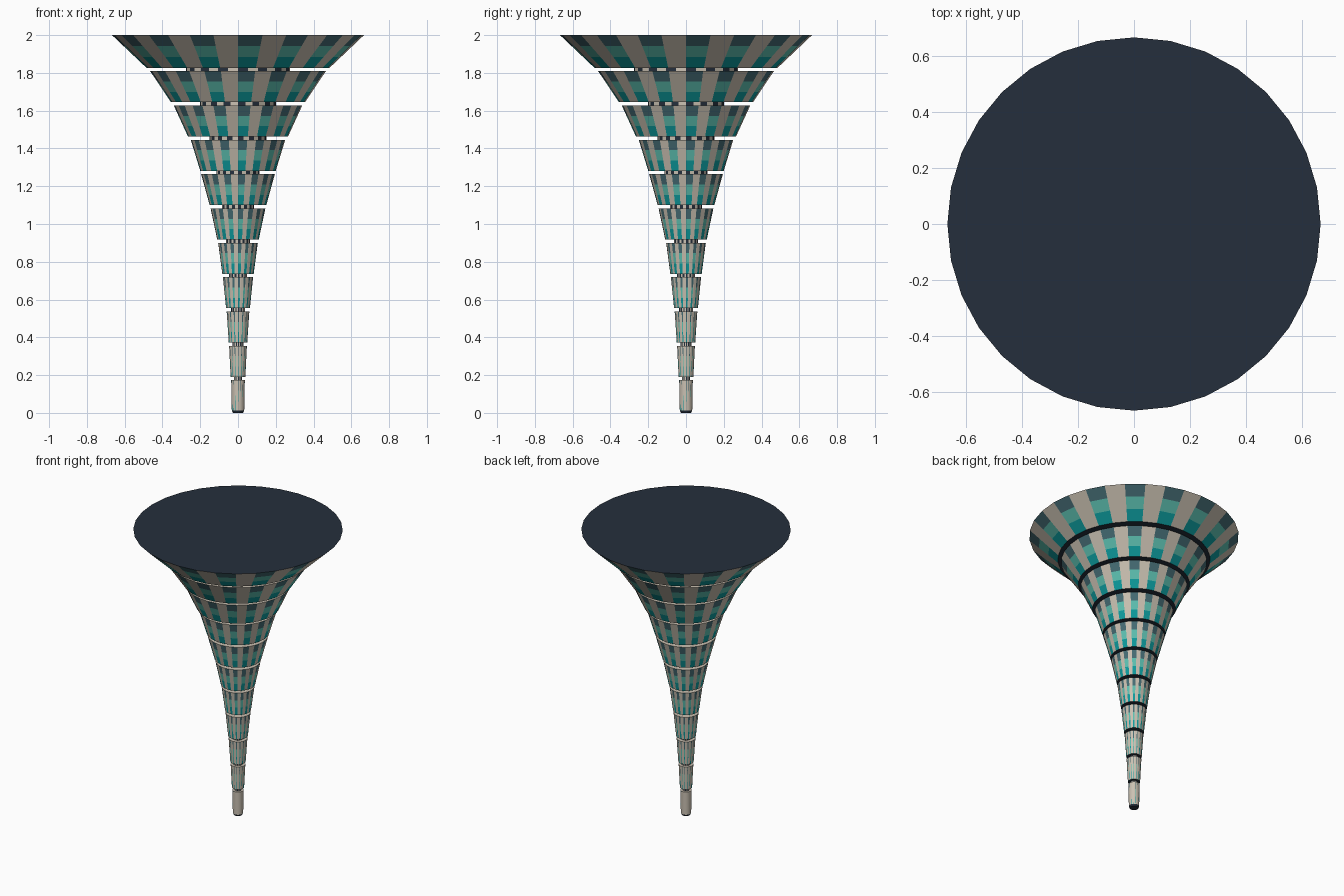
import bpy, bmesh, math
from mathutils import Vector

if "Cube" in bpy.data.objects:
    bpy.data.objects.remove(bpy.data.objects["Cube"])

# Flat colours (linear)
COLOURS = [
    ("warm_beige", (0.60, 0.54, 0.45)),
    ("deep_teal", (0.004, 0.33, 0.34)),
    ("light_teal", (0.11, 0.53, 0.44)),
    ("slate", (0.06, 0.15, 0.175)),
    ("navy", (0.018, 0.028, 0.046)),
]
BEIGE, TEAL, LIGHT, SLATE, NAVY = range(5)
MATS = []
for name, rgb in COLOURS:
    m = bpy.data.materials.new(name)
    m.diffuse_color = (*rgb, 1.0)
    m.use_nodes = True
    m.node_tree.nodes["Principled BSDF"].inputs["Base Color"].default_value = m.diffuse_color
    MATS.append(m)

PAIRS = 16            # beige + teal stripe pairs around the 32-sided horn
N = 11                # stacked segments
PITCH = 2.0 / N
GAP = 0.009           # half height of the grooves
CORE = 0.57           # core radius relative to the segments
BOTTOM = [0.033, 0.039, 0.049, 0.063, 0.083, 0.11, 0.15, 0.20, 0.265, 0.355, 0.485]
TOP = [0.036, 0.047, 0.06, 0.08, 0.105, 0.145, 0.195, 0.25, 0.34, 0.465, 0.667]


def ring_points(r, z, frac):
    """32-gon, with an extra point on each striped side when the stripe is narrow."""
    pts, striped = [], []
    step = math.pi / PAIRS
    for i in range(PAIRS):
        a, b = 2 * i * step, (2 * i + 1) * step
        p = Vector((r * math.cos(a), r * math.sin(a), z))
        q = Vector((r * math.cos(b), r * math.sin(b), z))
        pts.append(p)
        striped.append(True)
        if frac < 0.99:
            pts.append(p.lerp(q, frac))
            striped.append(False)
        pts.append(q)
        striped.append(False)
    return pts, striped


def lathe(name, profile, bands, frac=1.0, cap_bottom=False, cap_top=False):
    """profile: (radius, z); bands: (plain colour, stripe colour) per profile span."""
    bm = bmesh.new()
    rings = []
    for r, z in profile:
        pts, striped = ring_points(r, z, frac)
        rings.append([bm.verts.new(p) for p in pts])
    n = len(striped)
    for (lo, hi), (plain, stripe) in zip(zip(rings, rings[1:]), bands):
        for i in range(n):
            j = (i + 1) % n
            f = bm.faces.new((lo[i], lo[j], hi[j], hi[i]))
            f.material_index = stripe if striped[i] else plain
    if cap_bottom:
        bm.faces.new(rings[0][::-1]).material_index = NAVY
    if cap_top:
        bm.faces.new(rings[-1]).material_index = NAVY
    me = bpy.data.meshes.new(name)
    bm.to_mesh(me)
    bm.free()
    for m in MATS:
        me.materials.append(m)
    ob = bpy.data.objects.new(name, me)
    bpy.context.scene.collection.objects.link(ob)


for k in range(N):
    first, last = k == 0, k == N - 1
    z0 = 0.012 if first else k * PITCH + GAP
    z1 = 2.0 if last else (k + 1) * PITCH - GAP
    r0, r1 = BOTTOM[k], TOP[k]

    # Underside: rounded foot on the first segment, dark ledge on the others
    profile = [(0.027, 0.0) if first else (r0 * CORE, z0)]
    bands = [(NAVY, NAVY)]
    # Striped wall in three rows
    for row in range(4):
        t = row / 3
        profile.append((r0 + (r1 - r0) * t, z0 + (z1 - z0) * t))
    bands += [(BEIGE, TEAL), (BEIGE, LIGHT), (BEIGE, SLATE)]
    # Upper ledge
    if not last:
        profile.append((BOTTOM[k + 1] * CORE, z1))
        bands.append((BEIGE, BEIGE))
    lathe(f"horn_segment_{k + 1}", profile, bands, min(1.0, 0.2 + 0.17 * k),
          cap_bottom=first, cap_top=last)

    # Core wall inside the groove above this segment
    if not last:
        rc = BOTTOM[k + 1] * CORE
        lathe(f"groove_core_{k + 1}", [(rc, z1), (rc, z1 + 2 * GAP)], [(BEIGE, NAVY)])
